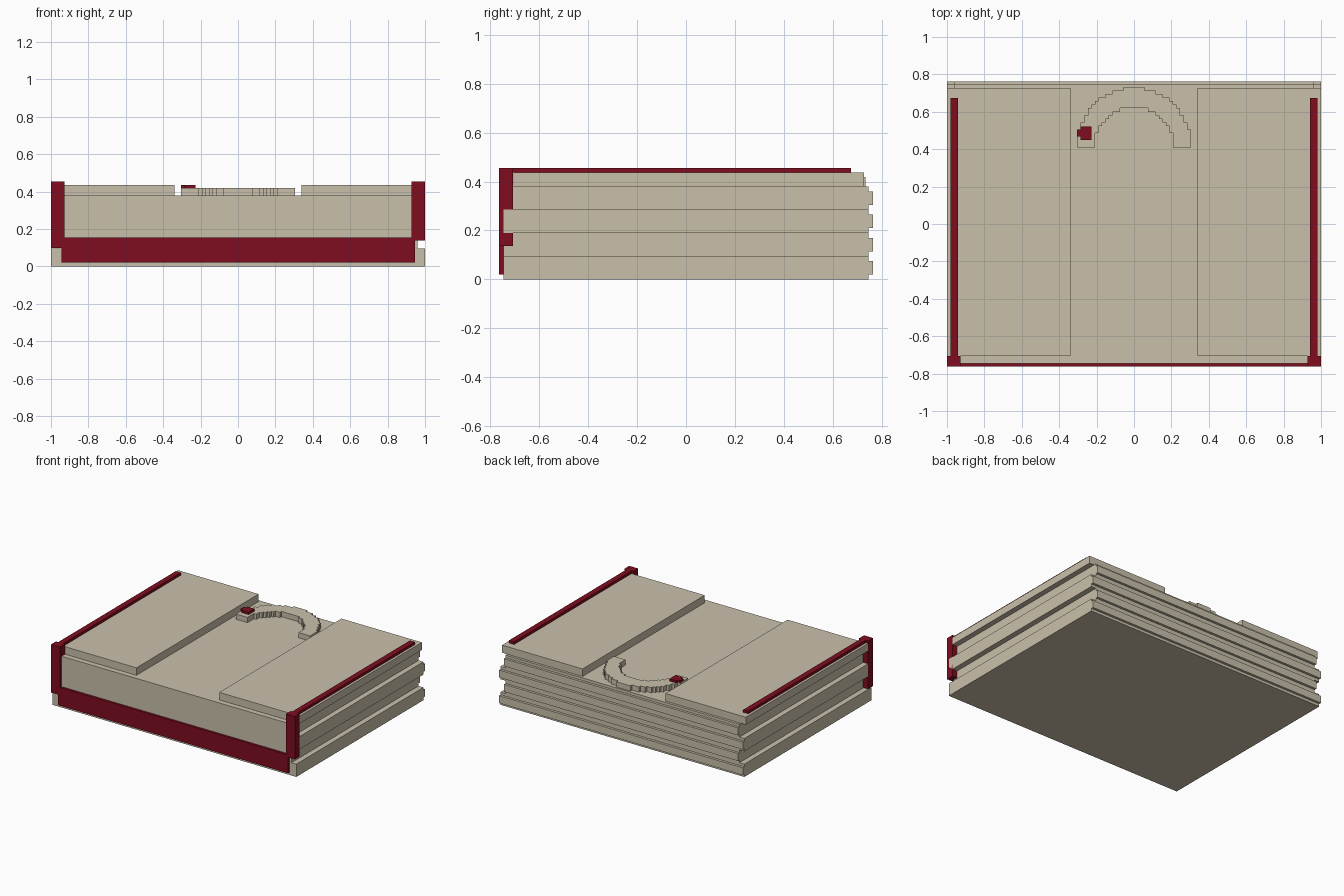
import bpy
import bmesh

default_cube = bpy.data.objects.get("Cube")
if default_cube:
    bpy.data.objects.remove(default_cube, do_unlink=True)


def material(name, rgb):
    mat = bpy.data.materials.new(name)
    mat.use_nodes = True
    mat.diffuse_color = (*rgb, 1)
    mat.node_tree.nodes["Principled BSDF"].inputs["Base Color"].default_value = (*rgb, 1)
    return mat


STONE = material("warm stone", (0.59, 0.53, 0.41))
RED = material("deep red", (0.21, 0.004, 0.014))


def finish(bm, name, mat):
    mesh = bpy.data.meshes.new(name)
    bmesh.ops.recalc_face_normals(bm, faces=bm.faces)
    bm.to_mesh(mesh)
    bm.free()
    mesh.materials.append(mat)
    obj = bpy.data.objects.new(name, mesh)
    bpy.context.collection.objects.link(obj)
    return obj


def box(name, x, y, z, mat):
    """Box between the (low, high) limits on each axis."""
    bm = bmesh.new()
    bmesh.ops.create_cube(bm, size=1)
    for v in bm.verts:
        v.co = [lim[0] if c < 0 else lim[1] for c, lim in zip(v.co, (x, y, z))]
    return finish(bm, name, mat)


# Stacked layers, alternately wide and inset, each with a ridge on the back
LAYER = 0.095
BACK = 0.745
for i in range(4):
    half = 0.96 if i % 2 else 1.0
    z = i * LAYER
    box(f"body_layer_{i + 1}", (-half, half), (-BACK, BACK), (z, z + LAYER), STONE)
    box(f"back_ridge_{i + 1}", (-half, half), (BACK, 0.763), (z + 0.02, z + 0.075), STONE)
TOP = 4 * LAYER

# Raised top slabs, red rails and front corner posts on both sides
for side, s, post_base in (("left", 1, 0.137), ("right", -1, 0.098)):
    def span(a, b):
        return tuple(sorted((s * a, s * b)))
    box(f"top_slab_{side}", span(0.34, 1.0), (-0.705, 0.727), (TOP, 0.436), STONE)
    box(f"rail_{side}", span(0.94, 0.982), (-0.706, 0.673), (0.436, 0.455), RED)
    box(f"corner_post_{side}", span(0.927, 1.0), (-0.763, -0.706), (post_base, 0.455), RED)

# Front base strip
box("front_strip", (-0.945, 0.945), (-0.763, -BACK), (0.02, 0.155), RED)

# Stepped arch: grid cells between two ellipses, extruded upward
bm = bmesh.new()
CELL = 0.019
ARCH_Y = 0.41
for i in range(-16, 16):
    for j in range(17):
        cx, cy = (i + 0.5) * CELL, (j + 0.5) * CELL
        outer = (cx / 0.306) ** 2 + (cy / 0.32) ** 2
        inner = (cx / 0.214) ** 2 + (cy / 0.212) ** 2
        if outer < 1 < inner:
            corners = ((0, 0), (1, 0), (1, 1), (0, 1))
            bm.faces.new([bm.verts.new(((i + a) * CELL, ARCH_Y + (j + b) * CELL, TOP))
                          for a, b in corners])
bmesh.ops.remove_doubles(bm, verts=bm.verts, dist=0.001)
extruded = bmesh.ops.extrude_face_region(bm, geom=bm.faces[:])["geom"]
bmesh.ops.translate(bm, vec=(0, 0, 0.039),
                    verts=[g for g in extruded if isinstance(g, bmesh.types.BMVert)])
bmesh.ops.recalc_face_normals(bm, faces=bm.faces)
bmesh.ops.dissolve_limit(bm, angle_limit=0.01, verts=bm.verts, edges=bm.edges)
finish(bm, "stepped_arch", STONE)

# Red marker at one end of the arch
box("marker", (-0.285, -0.228), (0.45, 0.52), (0.419, 0.436), RED)
box("marker_tab", (-0.305, -0.285), (0.467, 0.505), (0.419, 0.436), RED)
